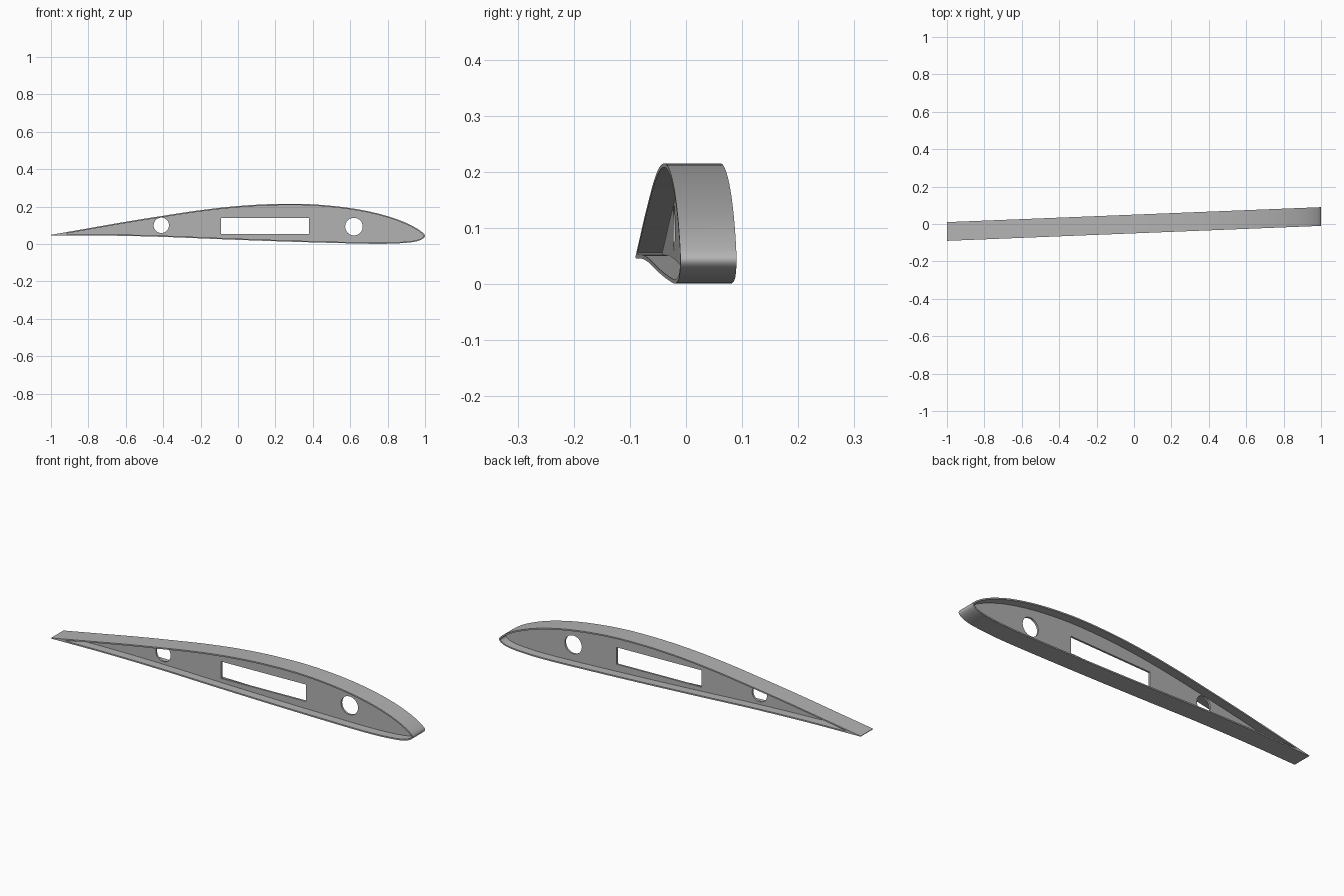
import bpy
import math
from mathutils import Vector

SLOPE = 0.04        # sideways lean along the chord
HALF_WIDTH = 0.05   # half of the flange width
SKIN = 0.007        # flange thickness
WEB_HALF = 0.005

cube = bpy.data.objects.get("Cube")
if cube:
    bpy.data.objects.remove(cube, do_unlink=True)

grey = bpy.data.materials.new("light grey metal")
grey.use_nodes = True
colour = (0.45, 0.45, 0.45, 1)
grey.diffuse_color = colour
grey.node_tree.nodes["Principled BSDF"].inputs["Base Color"].default_value = colour

# Aerofoil outline: over the top from tail to nose, then back underneath
KEYS = [Vector(p) for p in (
    (-1, 0.049), (-0.8, 0.084), (-0.6, 0.119), (-0.4, 0.151), (-0.2, 0.181),
    (0, 0.203), (0.2, 0.214), (0.4, 0.212), (0.6, 0.192), (0.76, 0.160),
    (0.88, 0.121), (0.96, 0.081), (1, 0.044), (0.965, 0.017), (0.88, 0.005),
    (0.74, 0.001), (0.5, 0.006), (0.2, 0.015), (-0.1, 0.026),
    (-0.4, 0.038), (-0.7, 0.045), (-1, 0.046))]


def smooth_path(keys, steps=8):
    """Catmull-Rom samples through the key points."""
    ends = [2 * keys[0] - keys[1]] + keys + [2 * keys[-1] - keys[-2]]
    out = []
    for a, b, c, d in zip(ends, ends[1:], ends[2:], ends[3:]):
        for i in range(steps):
            t = i / steps
            out.append(0.5 * (2 * b + (c - a) * t + (2 * a - 5 * b + 4 * c - d) * t**2
                              + (3 * b - a - 3 * c + d) * t**3))
    return out + [keys[-1]]


def inset(path, amount):
    """Offset inward, joining both sides where they meet near the tail."""
    moved = []
    for i, p in enumerate(path):
        t = (path[min(i + 1, len(path) - 1)] - path[max(i - 1, 0)]).normalized()
        moved.append(p + Vector((t.y, -t.x)) * amount)
    nose = max(range(len(moved)), key=lambda i: moved[i].x)
    top, low = moved[:nose], moved[nose:]

    def low_z(x):
        for a, b in zip(low, low[1:]):
            if b.x <= x <= a.x:
                return a.y + (b.y - a.y) * (a.x - x) / max(a.x - b.x, 1e-6)
        return low[-1].y
    top = [p for p in top if p.x > 0.8 or p.y > low_z(p.x) + 0.001]
    return top + [p for p in low if p.x > top[0].x]


def circle(x, z, r, n=32):
    return [Vector((x + r * math.cos(2 * math.pi * i / n),
                    z + r * math.sin(2 * math.pi * i / n))) for i in range(n)]


def sheet(name, loops, half_depth):
    """Filled outline with holes, extruded across and leaned sideways."""
    curve = bpy.data.curves.new(name, 'CURVE')
    curve.dimensions = '2D'
    curve.fill_mode = 'BOTH'
    curve.extrude = half_depth
    for loop in loops:
        spline = curve.splines.new('POLY')
        spline.points.add(len(loop) - 1)
        for point, p in zip(spline.points, loop):
            point.co = (p.x, p.y, 0, 1)
        spline.use_cyclic_u = True
    obj = bpy.data.objects.new(name, curve)
    bpy.context.collection.objects.link(obj)
    bpy.ops.object.select_all(action='DESELECT')
    obj.select_set(True)
    bpy.context.view_layer.objects.active = obj
    bpy.ops.object.convert(target='MESH')
    obj = bpy.context.object
    for v in obj.data.vertices:
        x, z, depth = v.co
        v.co = (x, SLOPE * x - depth, z)
    obj.data.materials.clear()
    obj.data.materials.append(grey)
    bpy.ops.object.shade_smooth_by_angle(angle=math.radians(30))
    return obj


outline = smooth_path(KEYS)

# Flange running round the rib
sheet("rib_flange", [outline, inset(outline, SKIN)], HALF_WIDTH)

# Web with two round holes and a spar slot
slot = [Vector(p) for p in ((-0.09, 0.053), (0.38, 0.053), (0.38, 0.14), (-0.09, 0.14))]
sheet("rib_web", [inset(outline, SKIN / 2), slot,
                  circle(-0.41, 0.1, 0.041), circle(0.62, 0.093, 0.047)], WEB_HALF)
